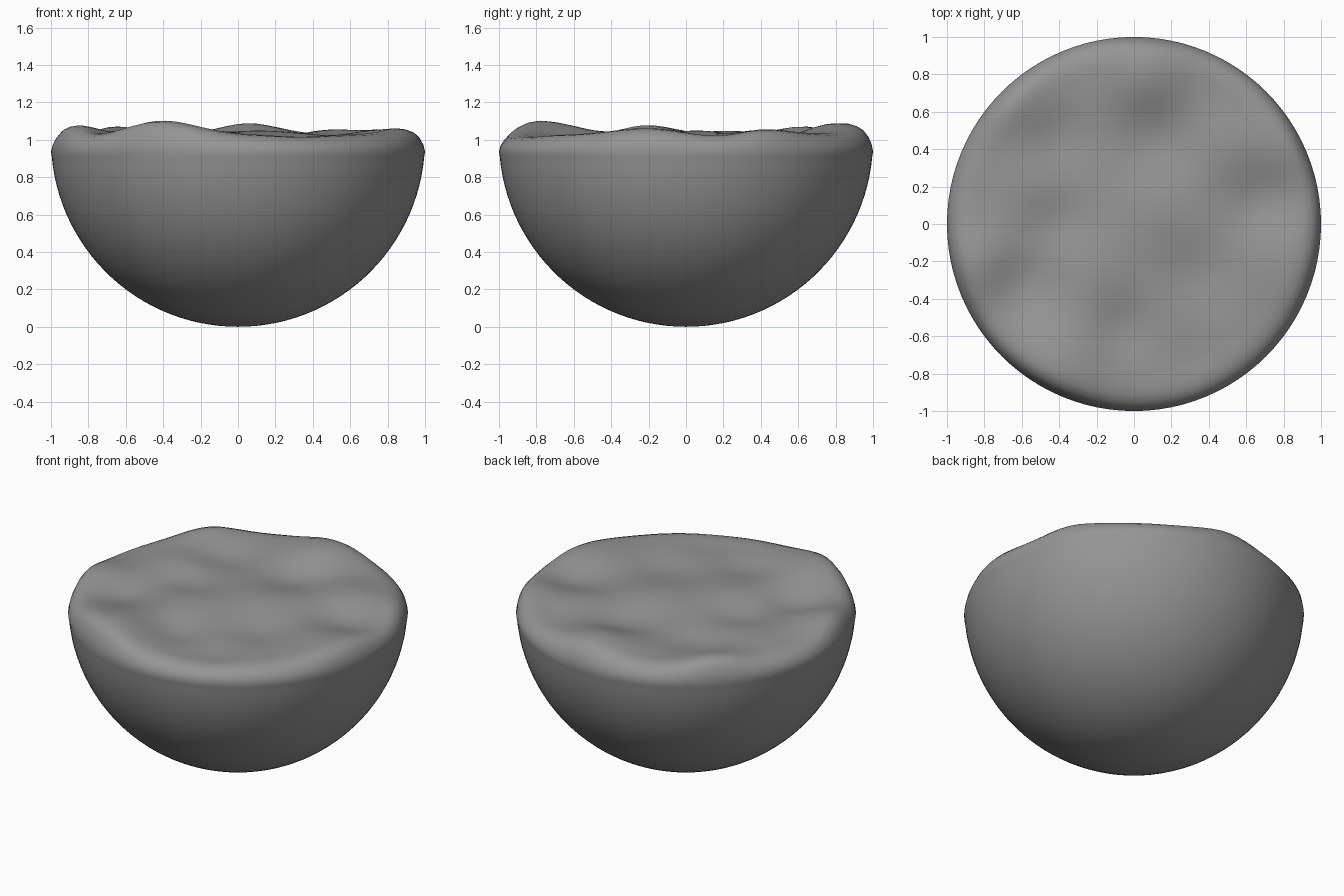
import bpy, bmesh, math

cube = bpy.data.objects.get("Cube")
if cube:
    bpy.data.objects.remove(cube, do_unlink=True)

SIDES = 96

# Single stone grey
grey = bpy.data.materials.new("stone_grey")
grey.use_nodes = True
grey.diffuse_color = (0.3, 0.3, 0.3, 1)
grey.node_tree.nodes["Principled BSDF"].inputs["Base Color"].default_value = grey.diffuse_color

# Mounds and hollows of the uneven top: x, y, height, spread
bumps = [
    (-0.4, -0.78, 0.075, 0.2), (-0.84, -0.22, 0.055, 0.15),
    (-0.67, 0.66, 0.05, 0.15), (0.06, 0.8, 0.065, 0.16),
    (0.85, -0.2, 0.035, 0.2), (0.5, 0.42, 0.03, 0.15),
    (0.85, 0.42, 0.03, 0.14), (0.12, 0.08, 0.025, 0.17),
    (-0.2, -0.24, 0.025, 0.15), (-0.58, 0.22, 0.025, 0.15),
    (-0.4, 0.45, -0.03, 0.13), (0.12, 0.45, -0.035, 0.15),
    (0.7, 0.13, -0.04, 0.13), (0.35, -0.28, -0.025, 0.14),
    (-0.06, -0.58, -0.03, 0.12), (-0.6, -0.32, -0.035, 0.13),
    (-0.4, 0.02, -0.02, 0.11), (0.3, -0.72, -0.015, 0.13),
]


def relief(x, y):
    return sum(h * math.exp(-((x - a) ** 2 + (y - b) ** 2) / (2 * s * s))
               for a, b, h, s in bumps)


# Profile: round underside, soft shoulder, nearly flat top
profile = []
for i in range(1, 29):
    t = math.radians(-90 + 85 * i / 28)
    profile.append((math.cos(t), 1 + math.sin(t)))
profile += [(1, 0.935), (0.992, 0.965), (0.975, 0.99), (0.95, 1.01),
            (0.915, 1.022), (0.87, 1.027)]
profile += [(0.82 * (1 - i / 24), 1.025) for i in range(24)]

# Revolve the profile, lifting the top by the relief
bm = bmesh.new()


def add_point(x, y, z):
    k = min(max((z - 0.92) / 0.1, 0), 1)
    k = k * k * (3 - 2 * k)
    return bm.verts.new((x, y, z + k * relief(x, y)))


rings = []
for r, z in profile:
    angles = [math.tau * j / SIDES for j in range(SIDES)]
    rings.append([add_point(r * math.cos(a), r * math.sin(a), z) for a in angles])
bottom = add_point(0, 0, 0)
top = add_point(0, 0, 1.025)
for j in range(SIDES):
    k = (j + 1) % SIDES
    for low, high in zip(rings, rings[1:]):
        bm.faces.new((low[j], low[k], high[k], high[j]))
    bm.faces.new((bottom, rings[0][k], rings[0][j]))
    bm.faces.new((top, rings[-1][j], rings[-1][k]))

for face in bm.faces:
    face.smooth = True
mesh = bpy.data.meshes.new("half_boulder")
bm.to_mesh(mesh)
bm.free()
mesh.materials.append(grey)
boulder = bpy.data.objects.new("half_boulder", mesh)
bpy.context.collection.objects.link(boulder)
